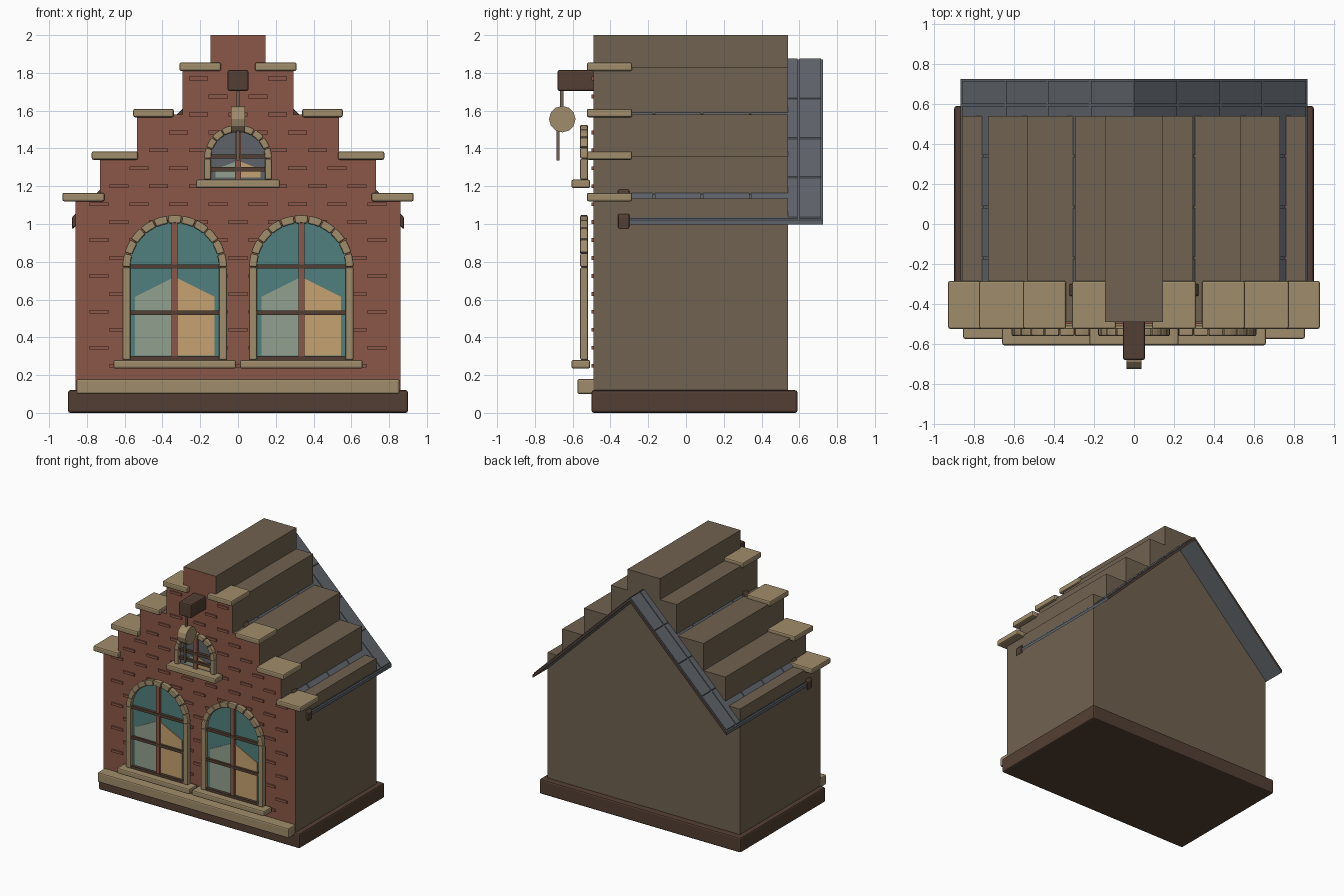
import bpy, bmesh, math

old = bpy.data.objects.get("Cube")
if old:
    bpy.data.objects.remove(old, do_unlink=True)


def material(name, hex_colour):
    channels = [int(hex_colour[i:i + 2], 16) / 255 for i in (0, 2, 4)]
    rgba = [c / 12.92 if c < 0.04 else ((c + 0.055) / 1.055) ** 2.4 for c in channels] + [1]
    m = bpy.data.materials.new(name)
    m.use_nodes = True
    m.diffuse_color = rgba
    m.node_tree.nodes["Principled BSDF"].inputs["Base Color"].default_value = rgba
    return m


brick = material("brick_red", "8A5747")
wall = material("wall_brown", "706250")
timber = material("dark_timber", "533F33")
stone = material("sandstone", "A08C6B")
slate = material("slate_grey", "5F646A")
teal = material("teal_glass", "50807D")
pale = material("pale_green_glass", "91A08D")
glow = material("warm_glass", "C6A270")


def finish(name, bm, mats, bevel=0):
    bmesh.ops.recalc_face_normals(bm, faces=bm.faces)
    mesh = bpy.data.meshes.new(name)
    bm.to_mesh(mesh)
    bm.free()
    ob = bpy.data.objects.new(name, mesh)
    bpy.context.collection.objects.link(ob)
    for m in mats:
        mesh.materials.append(m)
    if bevel:
        mod = ob.modifiers.new("Bevel", "BEVEL")
        mod.width = bevel
        mod.segments = 2
    return ob


def add_prism(bm, pts, y0, y1):
    """Extrude an outline of (x, z) points along y."""
    front = [bm.verts.new((x, y0, z)) for x, z in pts]
    back = [bm.verts.new((x, y1, z)) for x, z in pts]
    bm.faces.new(front)
    bm.faces.new(back[::-1])
    for i in range(len(pts)):
        j = (i + 1) % len(pts)
        bm.faces.new((front[i], back[i], back[j], front[j]))


def prism(name, pts, y0, y1, mat, bevel=0):
    bm = bmesh.new()
    add_prism(bm, pts, y0, y1)
    return finish(name, bm, [mat], bevel)


def rect(x0, x1, z0, z1):
    return [(x0, z0), (x1, z0), (x1, z1), (x0, z1)]


def box(name, x0, x1, y0, y1, z0, z1, mat, bevel=0):
    return prism(name, rect(x0, x1, z0, z1), y0, y1, mat, bevel)


def arc(cx, cz, r, a0, a1, n):
    angles = [a0 + (a1 - a0) * i / n for i in range(n + 1)]
    return [(cx + r * math.cos(a), cz + r * math.sin(a)) for a in angles]


# Stepped house body, brick on the front face only
FRONT, BACK = -0.49, 0.54
STEPS = [(0.86, 1.135), (0.73, 1.36), (0.535, 1.58), (0.295, 1.83), (0.145, 2.0)]
half = [(0.86, 0.1)]
for i, (w, top) in enumerate(STEPS):
    half.append((w, top))
    if i + 1 < len(STEPS):
        half.append((STEPS[i + 1][0], top))
body = prism("stepped_house_body", half + [(-x, z) for x, z in reversed(half)],
             FRONT, BACK, wall)
body.data.materials.append(brick)
for p in body.data.polygons:
    if p.normal.y < -0.9:
        p.material_index = 1

# Base and front plinth
box("base", -0.9, 0.9, -0.5, 0.59, 0, 0.12, timber, 0.012)
box("front_plinth", -0.855, 0.855, -0.575, -0.475, 0.1, 0.18, stone, 0.01)

# Slightly raised bricks on the front
bm = bmesh.new()
for row in range(17):
    z = 0.24 + row * 0.095
    limit = next(w for w, top in STEPS if z + 0.02 < top)
    for col in range(-4, 5):
        x = col * 0.21 + (row % 2) * 0.105
        if abs(x) + 0.055 < limit:
            add_prism(bm, rect(x - 0.05, x + 0.05, z, z + 0.02), FRONT - 0.01, FRONT + 0.01)
finish("raised_bricks", bm, [brick])

# Coping stones on each step
CAPS = [(0.707, 0.93, 1.12), (0.53, 0.775, 1.34), (0.34, 0.555, 1.565), (0.09, 0.31, 1.81)]
for side, label in ((1, "left"), (-1, "right")):
    for i, (a, b, z) in enumerate(CAPS):
        x0, x1 = sorted((side * a, side * b))
        box(f"{label}_coping_{i + 1}", x0, x1, -0.525, -0.285, z, z + 0.045, stone, 0.01)


# Pitched roof: slabs, tiles and verge boards
def roof_z(x):
    return 1.872 - 0.98 * x


def slope_strip(side, x0, x1, above, below):
    return [(side * x0, roof_z(x0) + above), (side * x1, roof_z(x1) + above),
            (side * x1, roof_z(x1) - below), (side * x0, roof_z(x0) - below)]


SEAMS = [-0.3, -0.17, 0.085, 0.34, 0.595, 0.72]
ROWS = [0, 0.22, 0.435, 0.645, 0.865]
for side, label in ((1, "left"), (-1, "right")):
    slab = prism(f"{label}_roof_slab", slope_strip(side, 0, 0.868, 0, 0.025), -0.32, 0.725, slate)
    slab.data.materials.append(timber)
    for p in slab.data.polygons:
        if p.normal.y > 0.9:
            p.material_index = 1
    bm = bmesh.new()
    for x0, x1 in zip(ROWS, ROWS[1:]):
        for y0, y1 in zip(SEAMS, SEAMS[1:]):
            add_prism(bm, slope_strip(side, x0 + 0.004, x1 - 0.004, 0.008, 0.002),
                      y0 + 0.005, y1 - 0.005)
    finish(f"{label}_roof_tiles", bm, [slate])
    prism(f"{label}_verge_board", slope_strip(side, 0, 0.878, 0.025, 0.04),
          -0.36, -0.3, timber, 0.006)


# Arched windows
def window(label, cx, r_in, r_out, z_sill, z_spring, sill_half, glass, bars, light, stones):
    outline = arc(cx, z_spring, r_in + 0.01, 0, math.pi, 20)
    outline += [(cx - r_in - 0.01, z_sill), (cx + r_in + 0.01, z_sill)]
    prism(f"{label}_glass", outline, -0.53, -0.52, glass)
    # Lit panes rising to the middle
    bottom, edge, peak = light
    w = r_in - 0.025
    for side, mat in ((-1, pale), (1, glow)):
        pts = [(cx, bottom), (cx + side * w, bottom), (cx + side * w, edge), (cx, peak)]
        prism(f"{label}_lit_pane_{mat.name}", pts, -0.536, -0.529, mat)
    # Glazing bars
    top = z_spring + r_in
    box(f"{label}_mullion", cx - 0.016, cx + 0.016, -0.55, -0.525, z_sill, top, brick)
    for i, z in enumerate(bars):
        box(f"{label}_glazing_bar_{i + 1}", cx - r_in, cx + r_in, -0.553, -0.525,
            z - 0.011, z + 0.011, timber)
    # Stone surround: two jambs and an arch of wedge stones
    bm = bmesh.new()
    for side in (-1, 1):
        x0, x1 = sorted((cx + side * r_in, cx + side * r_out))
        add_prism(bm, rect(x0, x1, z_sill, z_spring), -0.56, -0.52)
    for i in range(stones):
        a0 = math.pi * i / stones + 0.008
        a1 = math.pi * (i + 1) / stones - 0.008
        ring = arc(cx, z_spring, r_in, a0, a1, 2) + arc(cx, z_spring, r_out, a1, a0, 2)
        add_prism(bm, ring, -0.56, -0.52)
    finish(f"{label}_stone_surround", bm, [stone], 0.007)
    box(f"{label}_sill", cx - sill_half, cx + sill_half, -0.607, -0.507,
        z_sill - 0.045, z_sill, stone, 0.01)


for label, cx in (("left_window", 0.335), ("right_window", -0.335)):
    window(label, cx, 0.235, 0.277, 0.28, 0.77, 0.325, teal, (0.775, 0.53, 0.289),
           (0.305, 0.615, 0.72), 11)
window("attic_window", 0, 0.143, 0.18, 1.235, 1.345, 0.222, slate, (1.357, 1.29),
       (1.245, 1.29, 1.335), 9)

# Hoist beam, pulley wheel and rope
box("hoist_beam", -0.055, 0.055, -0.68, -0.47, 1.705, 1.815, timber, 0.01)
bm = bmesh.new()
bmesh.ops.create_cone(bm, cap_ends=True, segments=12, radius1=0.07, radius2=0.07, depth=0.076)
wheel = finish("pulley_wheel", bm, [stone])
wheel.rotation_euler = (0, math.pi / 2, 0)
wheel.location = (0, -0.655, 1.555)
box("upper_rope", -0.009, 0.009, -0.667, -0.649, 1.6, 1.72, wall)
box("lower_rope", -0.007, 0.007, -0.685, -0.671, 1.335, 1.52, wall)
